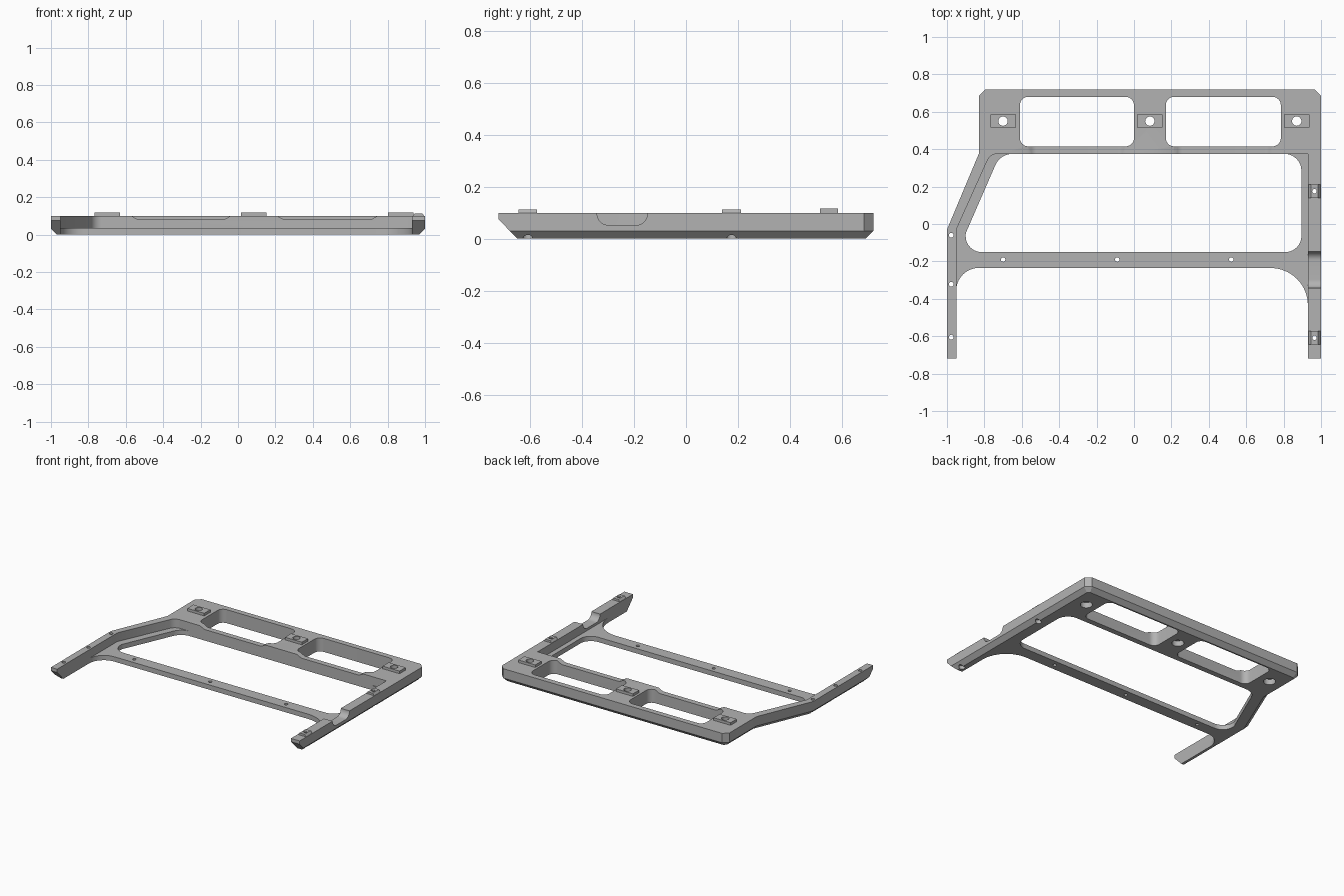
import bpy, bmesh, math
from mathutils import Vector

if "Cube" in bpy.data.objects:
    bpy.data.objects.remove(bpy.data.objects["Cube"])

grey = bpy.data.materials.new("matte grey")
grey.use_nodes = True
grey.diffuse_color = (0.45, 0.45, 0.45, 1)
grey.node_tree.nodes["Principled BSDF"].inputs["Base Color"].default_value = grey.diffuse_color

TOP, PLATE, CHAMFER = 0.098, 0.035, 0.03


def rounded(corners, steps=10):
    """Polygon points; a corner given as (x, y, radius) becomes an arc."""
    pts = []
    for i, c in enumerate(corners):
        p = Vector(c[:2])
        if len(c) == 2:
            pts.append(p)
            continue
        a = (Vector(corners[i - 1][:2]) - p).normalized()
        b = (Vector(corners[(i + 1) % len(corners)][:2]) - p).normalized()
        half = a.angle(b) / 2
        centre = p + (a + b).normalized() * c[2] / math.sin(half)
        start = p + a * c[2] / math.tan(half) - centre
        end = p + b * c[2] / math.tan(half) - centre
        sweep = math.pi - 2 * half
        for k in range(steps + 1):
            t = k / steps
            pts.append(centre + (start * math.sin((1 - t) * sweep)
                                 + end * math.sin(t * sweep)) / math.sin(sweep))
    return pts


def inset(pts, d):
    """Move every edge of a counter-clockwise polygon inwards."""
    out = []
    for i, p in enumerate(pts):
        e1 = (p - pts[i - 1]).normalized()
        e2 = (pts[(i + 1) % len(pts)] - p).normalized()
        n1, n2 = Vector((-e1.y, e1.x)), Vector((-e2.y, e2.x))
        out.append(p + (n1 + n2) * d / (1 + n1.dot(n2)))
    return out


def loft(name, rings, axis="z"):
    """Solid through (points, height) rings, stacked along an axis."""
    place = {"x": lambda p, h: (h, p.x, p.y),
             "y": lambda p, h: (p.x, h, p.y),
             "z": lambda p, h: (p.x, p.y, h)}[axis]
    bm = bmesh.new()
    layers = [[bm.verts.new(place(p, h)) for p in pts] for pts, h in rings]
    for low, high in zip(layers, layers[1:]):
        for i in range(len(low)):
            bm.faces.new((low[i - 1], low[i], high[i], high[i - 1]))
    bm.faces.new(layers[0])
    bm.faces.new(layers[-1])
    bmesh.ops.recalc_face_normals(bm, faces=bm.faces)
    mesh = bpy.data.meshes.new(name)
    bm.to_mesh(mesh)
    bm.free()
    ob = bpy.data.objects.new(name, mesh)
    mesh.materials.append(grey)
    bpy.context.scene.collection.objects.link(ob)
    return ob


def prism(name, corners, lo, hi, axis="z"):
    pts = rounded(corners)
    return loft(name, [(pts, lo), (pts, hi)], axis)


def box(x0, x1, y0, y1, r=None):
    tail = (r,) if r else ()
    return [(x, y) + tail for x, y in ((x0, y0), (x1, y0), (x1, y1), (x0, y1))]


def drill(x, y, r, lo=-0.1, hi=0.3):
    pts = [Vector((x + r * math.cos(a * math.tau / 24), y + r * math.sin(a * math.tau / 24)))
           for a in range(24)]
    return loft("hole_cutter", [(pts, lo), (pts, hi)])


def carve(ob, cutters):
    for c in cutters:
        m = ob.modifiers.new("cut", "BOOLEAN")
        m.operation, m.solver, m.object = "DIFFERENCE", "EXACT", c
    graph = bpy.context.evaluated_depsgraph_get()
    mesh = bpy.data.meshes.new_from_object(ob.evaluated_get(graph))
    ob.modifiers.clear()
    ob.data = mesh


# Frame body with a chamfered lower rim
outer = rounded([(-1, -0.72), (1, -0.72), (1, 0.685), (0.965, 0.72), (-0.795, 0.72),
                 (-0.83, 0.685), (-0.83, 0.375), (-1, -0.03)])
frame = loft("frame", [(inset(outer, CHAMFER), 0), (outer, CHAMFER), (outer, TOP)])

# Large openings, recessed ledge and windows
cutters = [
    prism("front_bay_cutter", [(-0.95, -0.9), (0.93, -0.9), (0.93, -0.235, 0.2),
                               (-0.95, -0.235, 0.12)], -0.1, 0.3),
    prism("opening_cutter", [(-0.9, -0.15, 0.085), (0.895, -0.15, 0.085), (0.895, 0.375, 0.09),
                             (-0.715, 0.375, 0.1), (-0.9, -0.05, 0.05)], -0.1, 0.3),
    prism("ledge_cutter", [(-0.95, -0.95), (0.93, -0.95), (0.93, 0.375), (-0.768, 0.375, 0.06),
                           (-0.95, -0.03)], PLATE, 0.3),
]
for x0, x1 in ((-0.61, 0.0), (0.17, 0.785)):
    cutters.append(prism("window_cutter", box(x0, x1, 0.415, 0.68, 0.045), -0.1, 0.3))
    # Shallow dip in the rail before each window
    cutters.append(prism("dip_cutter", [(x0 + 0.03, 0.105), (x0 + 0.075, 0.08, 0.05),
                                        (x1 - 0.075, 0.08, 0.05), (x1 - 0.03, 0.105)],
                         0.33, 0.43, "y"))

# Side notch and sloping leg tips
cutters.append(prism("notch_cutter", [(-0.342, 0.15), (-0.342, 0.052, 0.045),
                                      (-0.148, 0.052, 0.045), (-0.148, 0.15)], 0.91, 1.1, "x"))
cutters.append(prism("tip_cutter", [(-0.75, 0.105), (-0.75, -0.05), (-0.6, -0.05)],
                     -1.1, 1.1, "x"))

# Screw holes and counterbores
back_holes = [(x, 0.55) for x in (-0.7, 0.085, 0.87)]
side_holes = [(0.965, y) for y in (0.175, -0.608)]
back_drills = [drill(x, y, 0.025) for x, y in back_holes]
side_drills = [drill(x, y, 0.012) for x, y in side_holes]
cutters += back_drills + side_drills
cutters += [drill(x, y, 0.04, -0.1, 0.04) for x, y in back_holes]
cutters += [drill(x, y, 0.02, -0.1, 0.026) for x, y in side_holes]
cutters += [drill(-0.977, y, 0.013) for y in (-0.06, -0.322, -0.605)]
cutters += [drill(x, -0.19, 0.012) for x in (-0.7, -0.09, 0.52)]

carve(frame, cutters)
parts = [frame]

# Raised pads around the back holes
for (x, y), hole in zip(back_holes, back_drills):
    pad = prism("back_pad", box(x - 0.068, x + 0.068, y - 0.035, y + 0.035), TOP, 0.117)
    carve(pad, [hole])
    parts.append(pad)

# Raised pads with sloping sides on the side bar
for (x, y), hole in zip(side_holes, side_drills):
    pad = prism("side_pad", [(0.933, TOP), (0.997, TOP), (0.985, 0.113), (0.945, 0.113)],
                y - 0.036, y + 0.036, "y")
    carve(pad, [hole])
    parts.append(pad)

for c in cutters:
    bpy.data.objects.remove(c)
bpy.context.view_layer.update()

# Smooth arcs, sharp edges
bpy.ops.object.select_all(action="DESELECT")
for part in parts:
    part.select_set(True)
bpy.context.view_layer.objects.active = frame
bpy.ops.object.shade_smooth_by_angle(angle=math.radians(30))
